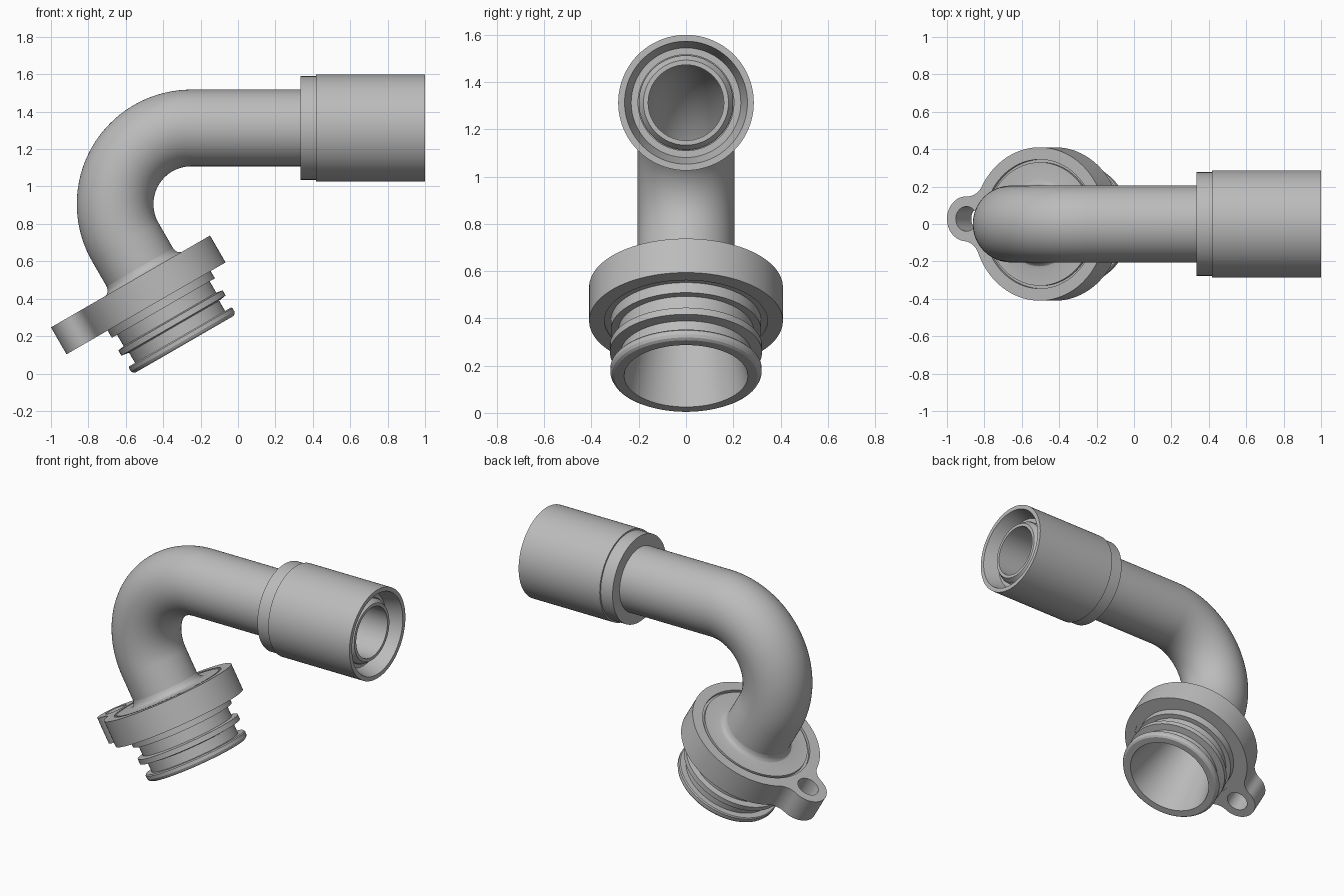
import bpy
import bmesh
from math import sin, cos, pi, atan2, sqrt, radians
from mathutils import Vector, Matrix

if "Cube" in bpy.data.objects:
    bpy.data.objects.remove(bpy.data.objects["Cube"])

grey = bpy.data.materials.new("satin grey")
grey.use_nodes = True
grey.diffuse_color = (0.5, 0.5, 0.5, 1)
grey.node_tree.nodes["Principled BSDF"].inputs["Base Color"].default_value = (0.5, 0.5, 0.5, 1)


def finish(obj):
    """Apply the material and smooth shading with sharp edges kept."""
    obj.data.materials.clear()
    obj.data.materials.append(grey)
    bpy.ops.object.select_all(action="DESELECT")
    obj.select_set(True)
    bpy.context.view_layer.objects.active = obj
    bpy.ops.object.shade_smooth_by_angle(angle=radians(25))


def ring_loft(name, rings, sides=96):
    """Closed skin through a loop of (centre, axis, radius) rings; axes lie in the XZ plane."""
    bm = bmesh.new()
    side = Vector((0, 1, 0))
    loops = []
    for centre, axis, radius in rings:
        up = axis.cross(side)
        loops.append([bm.verts.new(centre + radius * (cos(t) * side + sin(t) * up))
                      for t in (2 * pi * i / sides for i in range(sides))])
    for a, b in zip(loops, loops[1:] + loops[:1]):
        for i in range(sides):
            j = (i + 1) % sides
            bm.faces.new((a[i], a[j], b[j], b[i]))
    bmesh.ops.recalc_face_normals(bm, faces=bm.faces)
    mesh = bpy.data.meshes.new(name)
    bm.to_mesh(mesh)
    bm.free()
    obj = bpy.data.objects.new(name, mesh)
    bpy.context.collection.objects.link(obj)
    finish(obj)


def lathe(name, origin, axis, profile):
    """Turn a closed (radius, distance) profile about an axis."""
    ring_loft(name, [(origin + axis * s, axis, r) for r, s in profile])


# Shared layout: level outlet, 120 degree bend, tilted inlet
AXIS_Z, BEND = 1.313, 0.407
BORE, PIPE = 0.16, 0.205
bend_centre = Vector((-0.25, 0, AXIS_Z - BEND))
outlet = Vector((1, 0, 0))
inlet = Vector((cos(radians(60)), 0, -sin(radians(60))))
inlet_start = bend_centre + BEND * Vector((cos(radians(210)), 0, sin(radians(210))))

# Bent pipe, hollow all the way through
path = [(Vector((0.92, 0, AXIS_Z)), -outlet)]
for i in range(41):
    t = radians(90 + 3 * i)
    radial = Vector((cos(t), 0, sin(t)))
    path.append((bend_centre + BEND * radial, Vector((-sin(t), 0, cos(t)))))
path.append((inlet_start + inlet * 0.17, inlet))
ring_loft("bent_pipe", [(p, d, PIPE) for p, d in path] + [(p, d, BORE) for p, d in reversed(path)])

# Outlet sleeve with stepped collar, flared mouth and recessed inner tube lip
lathe("outlet_sleeve", Vector((0, 0, AXIS_Z)), outlet, [
    (0.19, 0.333), (0.277, 0.333), (0.277, 0.418), (0.287, 0.418), (0.287, 1.0),
    (0.26, 1.0), (0.232, 0.9), (0.2, 0.9), (0.2, 0.93), (0.18, 0.96),
    (BORE, 0.96), (BORE, 0.9), (0.19, 0.88)])

# Grooved inlet spigot with a filleted shoulder and tapering bore
lathe("inlet_spigot", inlet_start, inlet, [
    (PIPE, 0.155), (0.208, 0.17), (0.215, 0.184), (0.226, 0.193), (0.242, 0.197),
    (0.33, 0.197), (0.33, 0.215), (0.345, 0.215), (0.345, 0.358),
    (0.318, 0.358), (0.318, 0.407), (0.286, 0.407), (0.286, 0.477),
    (0.322, 0.483), (0.322, 0.515), (0.278, 0.522), (0.278, 0.585),
    (0.314, 0.585), (0.32, 0.592), (0.32, 0.612), (0.314, 0.624), (0.303, 0.631),
    (0.262, 0.631), (BORE, 0.17)])


def arc(cx, cy, radius, start, end, steps):
    return [(cx + radius * cos(start + (end - start) * i / steps),
             cy + radius * sin(start + (end - start) * i / steps)) for i in range(steps + 1)]


# Flange ring with a filleted ear and bolt hole
FLANGE, EAR, FILLET, REACH = 0.41, 0.12, 0.1, 0.453
fa = ((FLANGE + FILLET) ** 2 + REACH ** 2 - (EAR + FILLET) ** 2) / (2 * REACH)
fh = sqrt((FLANGE + FILLET) ** 2 - fa ** 2)
theta = atan2(fh, fa)
to_ear = atan2(fh, REACH - fa)
outline = (arc(0, 0, FLANGE, theta, 2 * pi - theta, 96)
           + arc(fa, -fh, FILLET, pi - theta, to_ear, 12)[1:]
           + arc(REACH, 0, EAR, to_ear - pi, pi - to_ear, 32)[1:]
           + arc(fa, fh, FILLET, -to_ear, theta - pi, 12)[1:-1])
holes = [arc(REACH, 0, 0.066, 0, 2 * pi, 40)[:-1], arc(0, 0, 0.345, 0, 2 * pi, 96)[:-1]]

curve = bpy.data.curves.new("flange_ring", "CURVE")
curve.dimensions = "2D"
curve.fill_mode = "BOTH"
curve.extrude = 0.083
for points in [outline] + holes:
    spline = curve.splines.new("POLY")
    spline.points.add(len(points) - 1)
    for point, (x, y) in zip(spline.points, points):
        point.co = (x, y, 0, 1)
    spline.use_cyclic_u = True
flange = bpy.data.objects.new("flange_ring", curve)
bpy.context.collection.objects.link(flange)

# Tilt the flange onto the inlet axis, ear towards the outside of the bend
flange.matrix_world = (Matrix.Translation(inlet_start + inlet * 0.279)
                       @ Matrix.Rotation(radians(-30), 4, "Y")
                       @ Matrix.Rotation(radians(176.5), 4, "Z"))
bpy.ops.object.select_all(action="DESELECT")
flange.select_set(True)
bpy.context.view_layer.objects.active = flange
bpy.ops.object.convert(target="MESH")
flange = bpy.context.view_layer.objects.active
bm = bmesh.new()
bm.from_mesh(flange.data)
bmesh.ops.remove_doubles(bm, verts=bm.verts, dist=0.0001)
bmesh.ops.recalc_face_normals(bm, faces=bm.faces)
bm.to_mesh(flange.data)
bm.free()
finish(flange)
